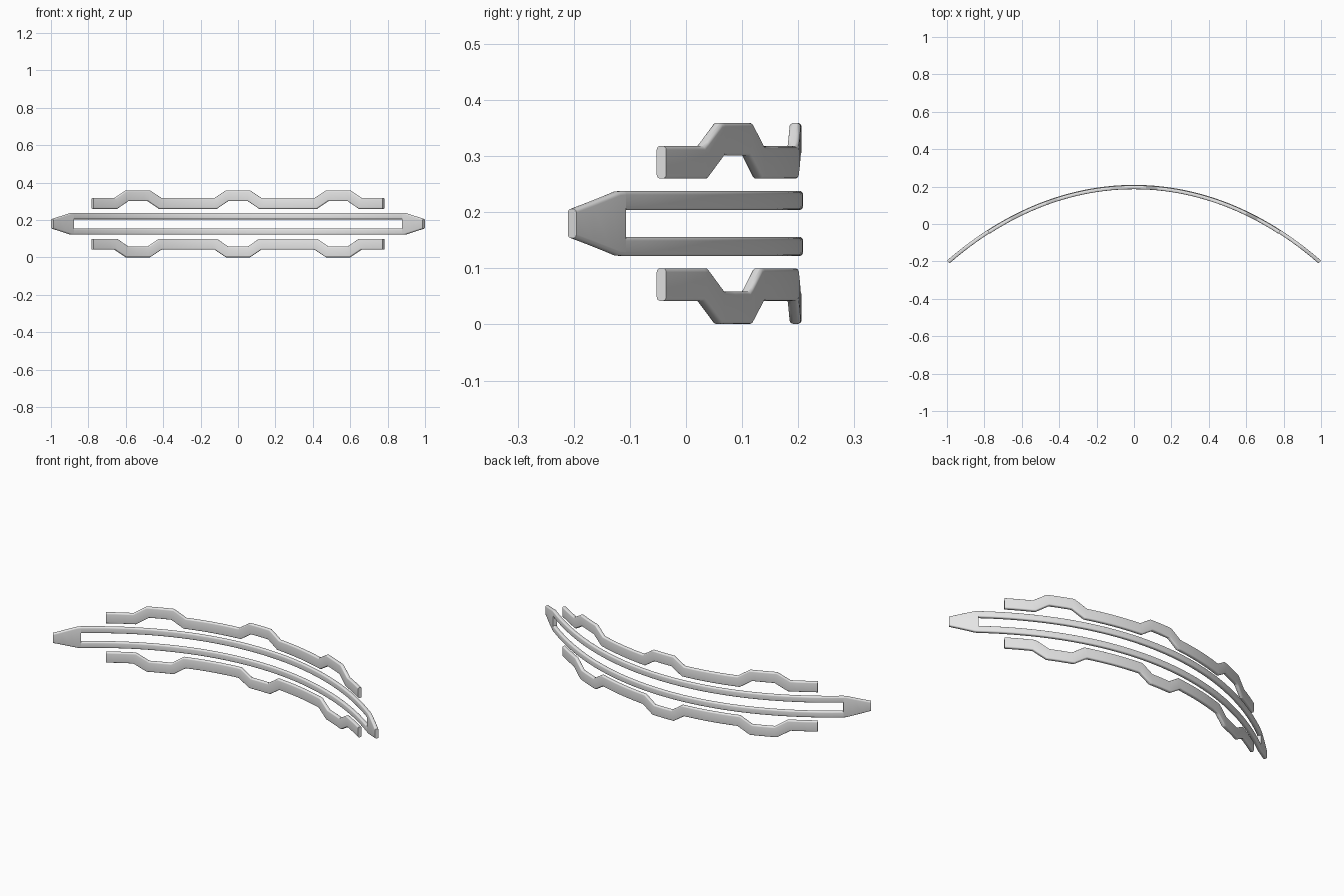
import bpy, bmesh, math

cube = bpy.data.objects.get("Cube")
if cube:
    bpy.data.objects.remove(cube, do_unlink=True)

grey = bpy.data.materials.new("plain grey")
grey.use_nodes = True
grey.diffuse_color = (0.8, 0.8, 0.8, 1)
grey.node_tree.nodes["Principled BSDF"].inputs["Base Color"].default_value = (0.8, 0.8, 0.8, 1)

MID = 0.18      # height of the symmetry plane
THICK = 0.02
RADIUS = 0.007


def arc(x):
    """Depth of the bowed centre line, and its slope."""
    return 0.199 - 0.378 * x**2 - 0.03 * x**4, -0.756 * x - 0.12 * x**3


def interp(points, x):
    """Piecewise linear height along a list of (x, z)."""
    for (xa, za), (xb, zb) in zip(points, points[1:]):
        if x <= xb:
            return za + (zb - za) * (x - xa) / (xb - xa)
    return points[-1][1]


def section(height):
    """Rounded rectangle as (depth, height) offsets."""
    ring = []
    for corner, (sx, sz) in enumerate([(1, 1), (-1, 1), (-1, -1), (1, -1)]):
        for k in range(5):
            a = (corner + k / 4) * math.pi / 2
            ring.append((sx * (THICK / 2 - RADIUS) + RADIUS * math.cos(a),
                         sz * (height / 2 - RADIUS) + RADIUS * math.sin(a)))
    return ring


def strip(name, lower, upper, shift=0.0):
    """Loft a rounded section between two edge profiles, bowed along the arc."""
    x0, x1 = lower[0][0], lower[-1][0]
    steps = max(3, round((x1 - x0) * 22))
    xs = {round(p[0], 4) for p in lower + upper}
    for i in range(steps + 1):
        x = x0 + (x1 - x0) * i / steps
        if all(abs(x - other) > 0.012 for other in xs):
            xs.add(x)
    bm = bmesh.new()
    rings = []
    for x in sorted(xs):
        lo, hi = interp(lower, x), interp(upper, x)
        y, slope = arc(x)
        n = math.hypot(1, slope)
        rings.append([bm.verts.new((x - d * slope / n, y + shift + d / n, (lo + hi) / 2 + h))
                      for d, h in section(hi - lo)])
    for a, b in zip(rings, rings[1:]):
        for i in range(len(a)):
            j = (i + 1) % len(a)
            bm.faces.new((a[i], a[j], b[j], b[i]))
    bm.faces.new(rings[0])
    bm.faces.new(rings[-1])
    bmesh.ops.recalc_face_normals(bm, faces=bm.faces)
    mesh = bpy.data.meshes.new(name)
    bm.to_mesh(mesh)
    bm.free()
    mesh.materials.append(grey)
    mesh.polygons.foreach_set("use_smooth", [True] * len(mesh.polygons))
    mesh.set_sharp_from_angle(angle=math.radians(30))
    ob = bpy.data.objects.new(name, mesh)
    bpy.context.collection.objects.link(ob)
    return ob


def flip(points):
    """Mirror a profile about the symmetry plane."""
    return [(x, 2 * MID - z) for x, z in points]


def wavy(low, high, outer, inner):
    """Edge profile with three raised steps."""
    pts = [(-0.778, low)]
    for c in (-0.535, 0, 0.535):
        pts += [(c - outer, low), (c - inner, high), (c + inner, high), (c + outer, low)]
    return pts + [(0.778, low)]


# Stepped bars above and below
bottom_edge = wavy(0.26, 0.301, 0.113, 0.053)
top_edge = wavy(0.318, 0.359, 0.125, 0.064)
strip("upper_stepped_bar", bottom_edge, top_edge, -0.003)
strip("lower_stepped_bar", flip(top_edge), flip(bottom_edge), -0.003)

# Long slotted centre frame: two rails joined by tapered end plates
HOLE = 0.884
rail_in = [(-HOLE, MID + 0.024), (HOLE, MID + 0.024)]
rail_out = [(-HOLE, MID + 0.058), (HOLE, MID + 0.058)]
strip("upper_rail", rail_in, rail_out)
strip("lower_rail", flip(rail_out), flip(rail_in))
tip = [(HOLE, MID + 0.058), (0.897, MID + 0.057), (0.993, MID + 0.026)]
strip("left_end_plate", flip(tip), tip)
tip_mirrored = [(-x, z) for x, z in reversed(tip)]
strip("right_end_plate", flip(tip_mirrored), tip_mirrored)
